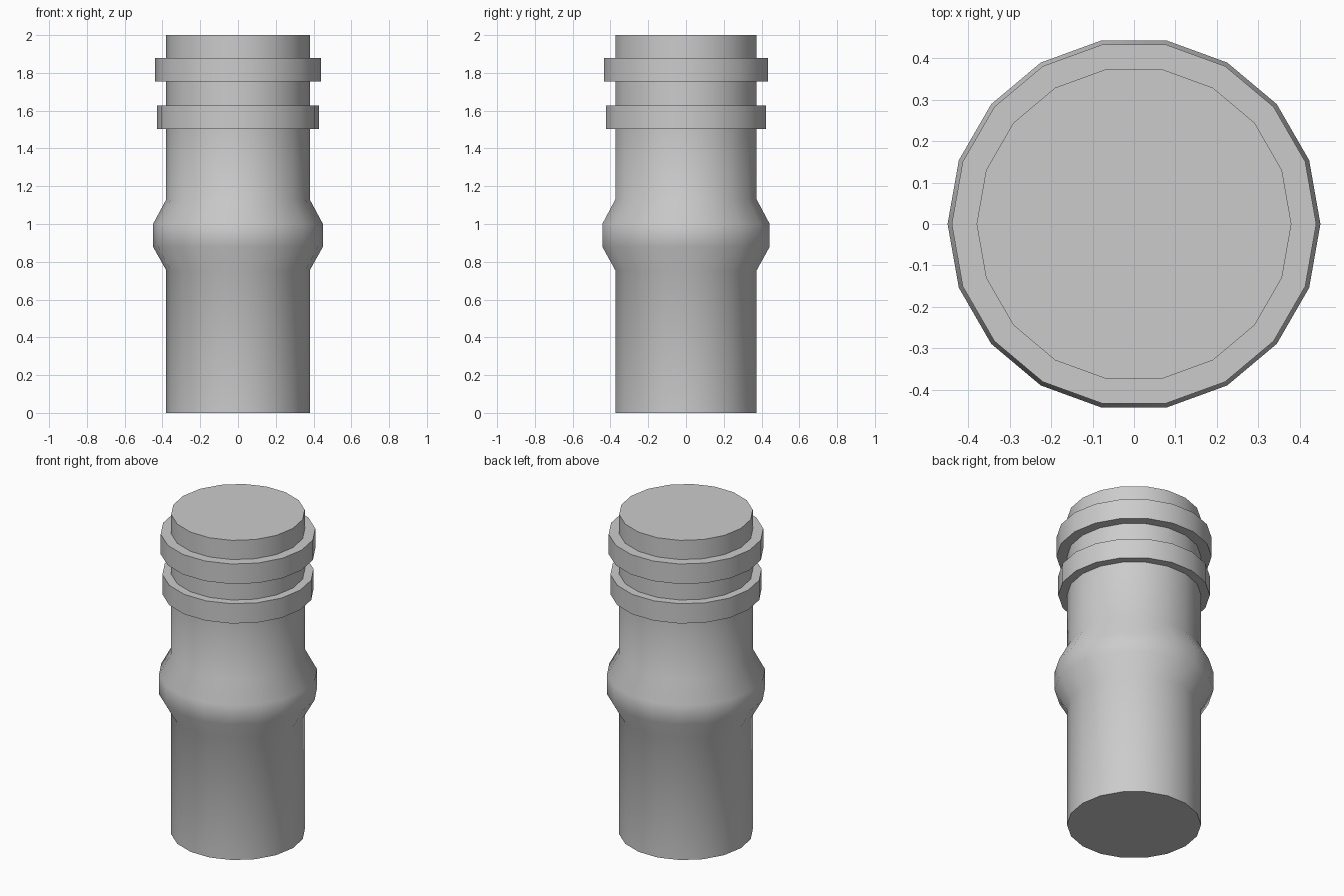
import bpy
import math

cube = bpy.data.objects.get("Cube")
if cube:
    bpy.data.objects.remove(cube, do_unlink=True)

SIDES = 18

# Single grey material
grey = bpy.data.materials.new("light_grey")
grey.use_nodes = True
colour = (0.6, 0.6, 0.6, 1.0)
grey.diffuse_color = colour
grey.node_tree.nodes["Principled BSDF"].inputs["Base Color"].default_value = colour


def lathe(name, profile):
    """Turn (radius, height) pairs into a closed, capped round solid."""
    verts, faces = [], []
    for r, z in profile:
        for i in range(SIDES):
            a = math.tau * i / SIDES
            verts.append((r * math.cos(a), r * math.sin(a), z))
    for k in range(len(profile) - 1):
        for i in range(SIDES):
            j = (i + 1) % SIDES
            low, high = k * SIDES, (k + 1) * SIDES
            faces.append((low + i, low + j, high + j, high + i))
    faces.append(tuple(reversed(range(SIDES))))
    faces.append(tuple(range(len(verts) - SIDES, len(verts))))

    mesh = bpy.data.meshes.new(name)
    mesh.from_pydata(verts, [], faces)
    mesh.materials.append(grey)
    obj = bpy.data.objects.new(name, mesh)
    bpy.context.collection.objects.link(obj)
    bpy.ops.object.select_all(action="DESELECT")
    obj.select_set(True)
    bpy.context.view_layer.objects.active = obj
    bpy.ops.object.shade_smooth_by_angle(angle=math.radians(40))
    return obj


# Pipe with bulging collar and two stepped bands, as one continuous skin
R = 0.38
profile = [(R, 0), (R, 0.755), (0.45, 0.88), (0.45, 1.0), (R, 1.13)]
for band_radius, bottom, top in [(0.43, 1.503, 1.627), (0.44, 1.755, 1.88)]:
    profile += [(R, bottom), (band_radius, bottom), (band_radius, top), (R, top)]
profile.append((R, 2.0))
lathe("banded_pipe", profile)
